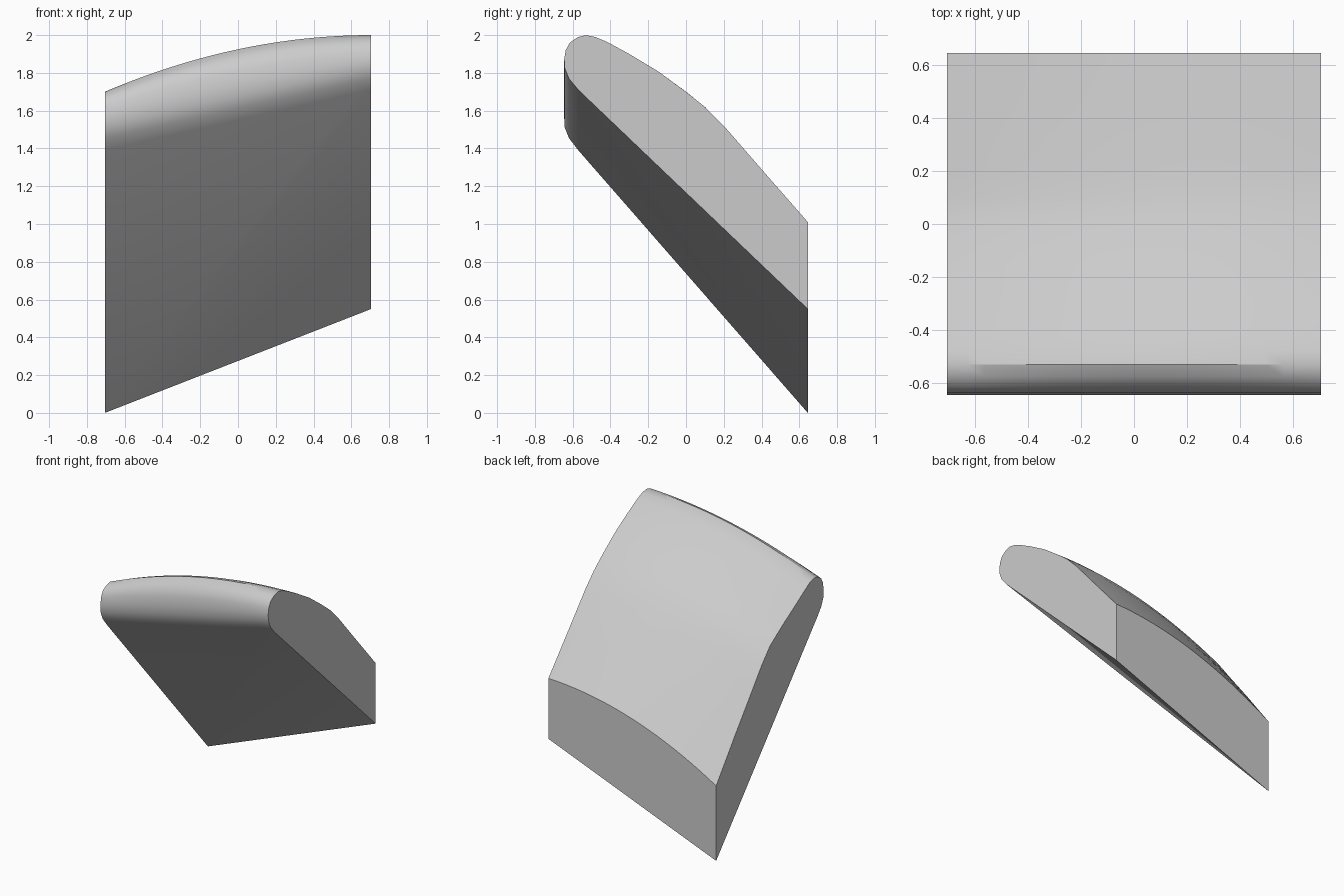
import bpy, bmesh, math

if "Cube" in bpy.data.objects:
    bpy.data.objects.remove(bpy.data.objects["Cube"])

HALF_W = 0.705
STEPS = 20

# Skin section, back top edge -> over the nose -> front lower edge:
# y, height at right end, height at left end, mid-span bulge
SECTION = [
    (0.645, 1.01, 0.57, 0.10),
    (0.42, 1.267, 0.865, 0.10),
    (0.20, 1.52, 1.145, 0.095),
    (0.10, 1.62, 1.275, 0.09),
    (0.00, 1.70, 1.385, 0.085),
    (-0.15, 1.81, 1.485, 0.08),
    (-0.30, 1.90, 1.575, 0.078),
    (-0.42, 1.965, 1.65, 0.075),
    (-0.48, 1.99, 1.685, 0.075),
    (-0.53, 2.00, 1.70, 0.075),
    (-0.575, 1.988, 1.69, 0.065),
    (-0.615, 1.96, 1.665, 0.055),
    (-0.637, 1.92, 1.625, 0.04),
    (-0.645, 1.87, 1.565, 0.02),
    (-0.642, 1.825, 1.51, 0.01),
    (-0.62, 1.77, 1.455, 0.0),
    (-0.57, 1.71, 1.39, 0.0),
]

bm = bmesh.new()

# Curved upper skin, one column of points per step from left to right
columns = []
for i in range(STEPS + 1):
    t = 2 * i / STEPS - 1
    columns.append([
        bm.verts.new((t * HALF_W, y,
                      zl + (zr - zl) * (t + 1) / 2 + b * (1 - t * t)))
        for y, zr, zl, b in SECTION])
for a, b in zip(columns, columns[1:]):
    for j in range(len(SECTION) - 1):
        bm.faces.new((a[j], a[j + 1], b[j + 1], b[j]))

# Lower back corners
low_left = bm.verts.new((-HALF_W, 0.645, 0.0))
low_right = bm.verts.new((HALF_W, 0.645, 0.55))

# End caps, back face and the two flat underside facets
bm.faces.new(columns[0] + [low_left])
bm.faces.new(columns[-1] + [low_right])
bm.faces.new([c[0] for c in columns] + [low_right, low_left])
bm.faces.new([c[-1] for c in columns] + [low_left])
bm.faces.new((columns[-1][-1], low_right, low_left))
bmesh.ops.recalc_face_normals(bm, faces=bm.faces)

mesh = bpy.data.meshes.new("curved_wedge")
bm.to_mesh(mesh)
bm.free()
wedge = bpy.data.objects.new("curved_wedge", mesh)
bpy.context.collection.objects.link(wedge)

# Smooth skin, crisp borders
bpy.context.view_layer.objects.active = wedge
wedge.select_set(True)
bpy.ops.object.shade_smooth_by_angle(angle=math.radians(30))
